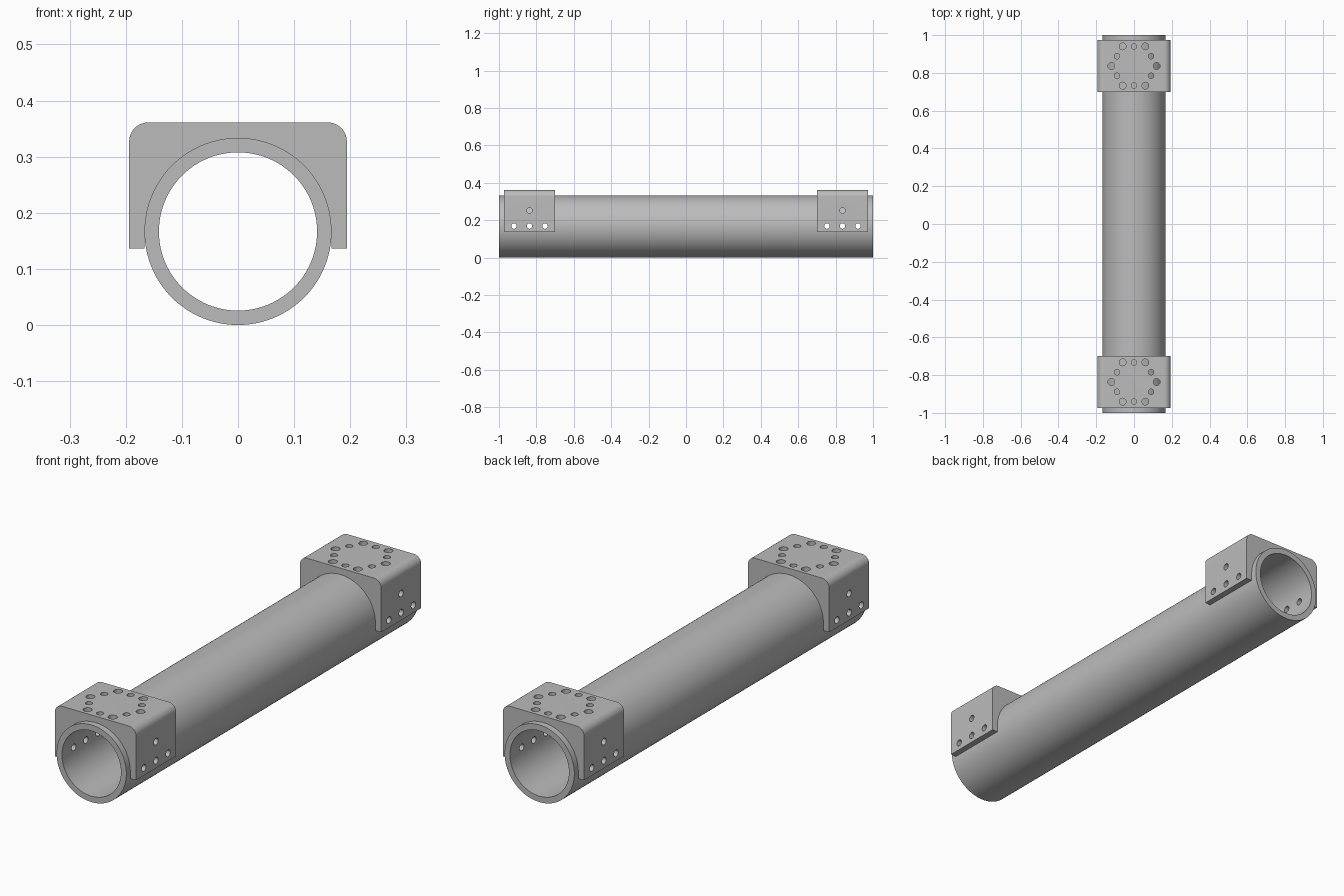
import bpy, bmesh, math
from mathutils import Matrix, Vector

cube = bpy.data.objects.get("Cube")
if cube:
    bpy.data.objects.remove(cube, do_unlink=True)

R_OUT, R_IN = 0.1667, 0.141      # tube radii
AXIS_Z = R_OUT                   # height of the tube axis
SEG = 96
HALF_W, TOP, BOTTOM, FILLET = 0.194, 0.361, 0.136, 0.034
BLOCK_Y, BLOCK_LEN = 0.8365, 0.273

grey = bpy.data.materials.new("grey metal")
grey.use_nodes = True
colour = (0.5, 0.5, 0.5, 1)
grey.diffuse_color = colour
grey.node_tree.nodes["Principled BSDF"].inputs["Base Color"].default_value = colour


def make_object(name, bm):
    bmesh.ops.recalc_face_normals(bm, faces=bm.faces)
    mesh = bpy.data.meshes.new(name)
    bm.to_mesh(mesh)
    bm.free()
    obj = bpy.data.objects.new(name, mesh)
    obj.data.materials.append(grey)
    bpy.context.collection.objects.link(obj)
    return obj


def arc(cx, cz, r, start, end, steps):
    angles = [math.radians(start + (end - start) * i / steps) for i in range(steps + 1)]
    return [(cx + r * math.cos(a), cz + r * math.sin(a)) for a in angles]


def make_tube():
    bm = bmesh.new()
    rings = []
    for r, y in ((R_OUT, -1), (R_OUT, 1), (R_IN, 1), (R_IN, -1)):
        rings.append([bm.verts.new((x, y, z)) for x, z in arc(0, AXIS_Z, r, 0, 360, SEG)[:-1]])
    for k in range(4):
        a, b = rings[k], rings[(k + 1) % 4]
        for i in range(SEG):
            j = (i + 1) % SEG
            bm.faces.new((a[i], a[j], b[j], b[i]))
    return make_object("tube", bm)


def make_block(name, y):
    # saddle outline: rounded top corners, arch over the tube
    cx, cz = HALF_W - FILLET, TOP - FILLET
    outline = [(R_OUT, BOTTOM), (HALF_W, BOTTOM)]
    outline += arc(cx, cz, FILLET, 0, 90, 12)
    outline += arc(-cx, cz, FILLET, 90, 180, 12)
    outline += [(-HALF_W, BOTTOM), (-R_OUT, BOTTOM)]
    outline += arc(0, AXIS_Z, R_OUT, 180, 0, SEG // 2)
    bm = bmesh.new()
    face = bm.faces.new([bm.verts.new((x, y - BLOCK_LEN / 2, z)) for x, z in outline])
    out = bmesh.ops.extrude_face_region(bm, geom=[face])
    moved = [v for v in out["geom"] if isinstance(v, bmesh.types.BMVert)]
    bmesh.ops.translate(bm, verts=moved, vec=(0, BLOCK_LEN, 0))
    return make_object(name, bm)


def add_drill(bm, centre, radius, length, sideways):
    turn = Matrix.Rotation(math.pi / 2, 4, "Y") if sideways else Matrix()
    bmesh.ops.create_cone(bm, cap_ends=True, segments=24, radius1=radius, radius2=radius,
                          depth=length, matrix=Matrix.Translation(Vector(centre)) @ turn)


def cut(obj, bm):
    drill = make_object("drill", bm)
    mod = obj.modifiers.new("holes", "BOOLEAN")
    mod.object, mod.operation, mod.solver, mod.use_self = drill, "DIFFERENCE", "EXACT", True
    bpy.context.view_layer.objects.active = obj
    bpy.ops.object.modifier_apply(modifier=mod.name)
    bpy.data.objects.remove(drill, do_unlink=True)


def side_drills(bm, y):
    for dy in (-0.083, 0, 0.083):
        add_drill(bm, (0, y + dy, AXIS_Z + 0.002), 0.0145, 0.6, True)


tube = make_tube()
tube_holes = bmesh.new()
parts = [tube]
for name, y in (("front_mount_block", -BLOCK_Y), ("back_mount_block", BLOCK_Y)):
    block = make_block(name, y)
    holes = bmesh.new()
    side_drills(holes, y)
    side_drills(tube_holes, y)
    # upper side hole stops at the tube
    add_drill(holes, (0, y, AXIS_Z + 0.085), 0.0145, 0.6, True)
    # ring of large and small top holes, alternating
    for i in range(12):
        a = math.radians(30 * i)
        ring, radius = ((0.12, 0.018), (0.104, 0.0145))[i % 2]
        add_drill(holes, (ring * math.cos(a), y + ring * math.sin(a), 0.3), radius, 0.2, False)
    cut(block, holes)
    parts.append(block)
cut(tube, tube_holes)

# smooth curved walls, crisp edges
for obj in parts:
    bpy.ops.object.select_all(action="DESELECT")
    obj.select_set(True)
    bpy.context.view_layer.objects.active = obj
    bpy.ops.object.shade_smooth_by_angle(angle=math.radians(30))
